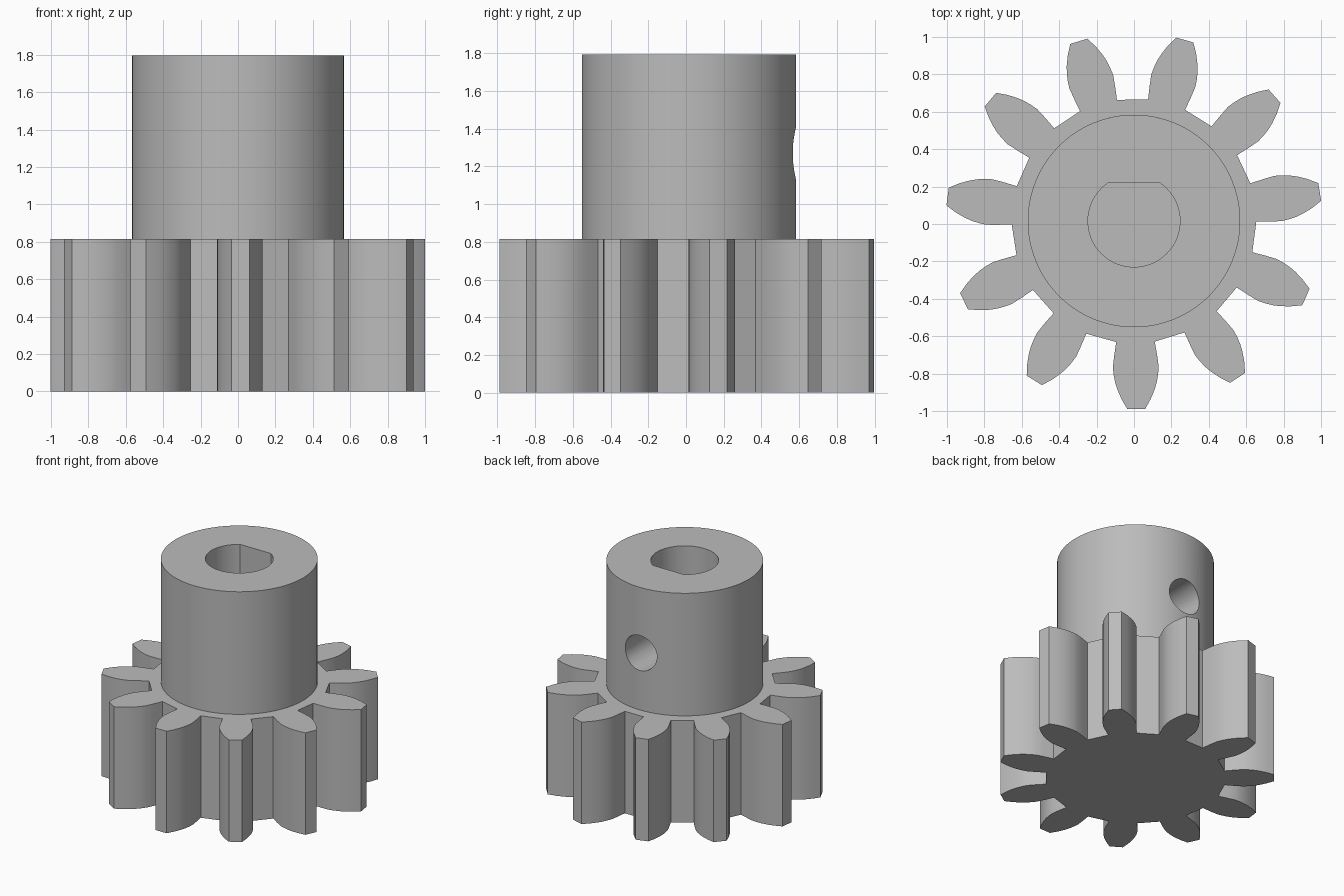
import bpy
import bmesh
import math
from mathutils import Matrix

cube = bpy.data.objects.get("Cube")
if cube:
    bpy.data.objects.remove(cube, do_unlink=True)

AXIS_Y = 0.016
GEAR_TOP, HUB_TOP = 0.815, 1.795
HUB_R, BORE_R, BORE_FLAT = 0.568, 0.246, 0.204
SCREW_R, SCREW_Z = 0.14, 1.27
TEETH, TURN = 11, math.radians(270.7)

steel = bpy.data.materials.new("plain grey")
steel.use_nodes = True
grey = (0.5, 0.5, 0.5, 1)
steel.diffuse_color = grey
steel.node_tree.nodes["Principled BSDF"].inputs["Base Color"].default_value = grey


def prism(name, outline, low, high, matrix=Matrix()):
    """Extrude a counter-clockwise outline from low to high along z."""
    bm = bmesh.new()
    face = bm.faces.new([bm.verts.new((x, y, low)) for x, y in outline])
    top = bmesh.ops.extrude_face_region(bm, geom=[face])["geom"]
    verts = [v for v in top if isinstance(v, bmesh.types.BMVert)]
    bmesh.ops.translate(bm, verts=verts, vec=(0, 0, high - low))
    bmesh.ops.recalc_face_normals(bm, faces=bm.faces[:])
    bm.transform(Matrix.Translation((0, AXIS_Y, 0)) @ matrix)
    mesh = bpy.data.meshes.new(name)
    bm.to_mesh(mesh)
    bm.free()
    mesh.materials.append(steel)
    obj = bpy.data.objects.new(name, mesh)
    bpy.context.collection.objects.link(obj)
    return obj


def arc(radius, start, end, steps):
    angles = [start + (end - start) * i / steps for i in range(steps + 1)]
    return [(radius * math.cos(a), radius * math.sin(a)) for a in angles]


def circle(radius, steps=96):
    return arc(radius, 0, math.tau, steps)[:-1]


def activate(obj):
    bpy.ops.object.select_all(action="DESELECT")
    obj.select_set(True)
    bpy.context.view_layer.objects.active = obj


def cut(obj, cutter):
    cutter.hide_render = True
    mod = obj.modifiers.new("cut", "BOOLEAN")
    mod.operation, mod.solver, mod.object = "DIFFERENCE", "EXACT", cutter
    activate(obj)
    bpy.ops.object.modifier_apply(modifier=mod.name)
    bpy.data.objects.remove(cutter, do_unlink=True)


# Gear: one tooth flank (distance out, half width), mirrored and repeated
flank = [(0.646, 0.103), (0.72, 0.115), (0.78, 0.1225), (0.82, 0.119),
         (0.86, 0.112), (0.90, 0.100), (0.95, 0.079), (1.005, 0.048)]
tooth = [(r, -w) for r, w in flank] + [(r, w) for r, w in reversed(flank)]
outline = []
for i in range(TEETH):
    a = TURN + i * math.tau / TEETH
    c, s = math.cos(a), math.sin(a)
    outline += [(r * c - w * s, r * s + w * c) for r, w in tooth]
gear = prism("toothed_gear", outline, 0, GEAR_TOP)

# Hub with a D-shaped shaft bore
hub = prism("hub", circle(HUB_R), GEAR_TOP, HUB_TOP)
flat = math.asin(BORE_FLAT / BORE_R)
d_shape = arc(BORE_R, math.pi - flat, math.tau + flat, 64)
cut(hub, prism("bore_cutter", d_shape, GEAR_TOP - 0.1, HUB_TOP + 0.1))

# Set screw hole from the back of the hub into the bore
aim_back = Matrix.Translation((0, 0, SCREW_Z)) @ Matrix.Rotation(-math.pi / 2, 4, "X")
cut(hub, prism("screw_cutter", circle(SCREW_R, 48), 0.05, HUB_R + 0.1, aim_back))

for part in (gear, hub):
    activate(part)
    bpy.ops.object.shade_smooth_by_angle(angle=math.radians(25))
